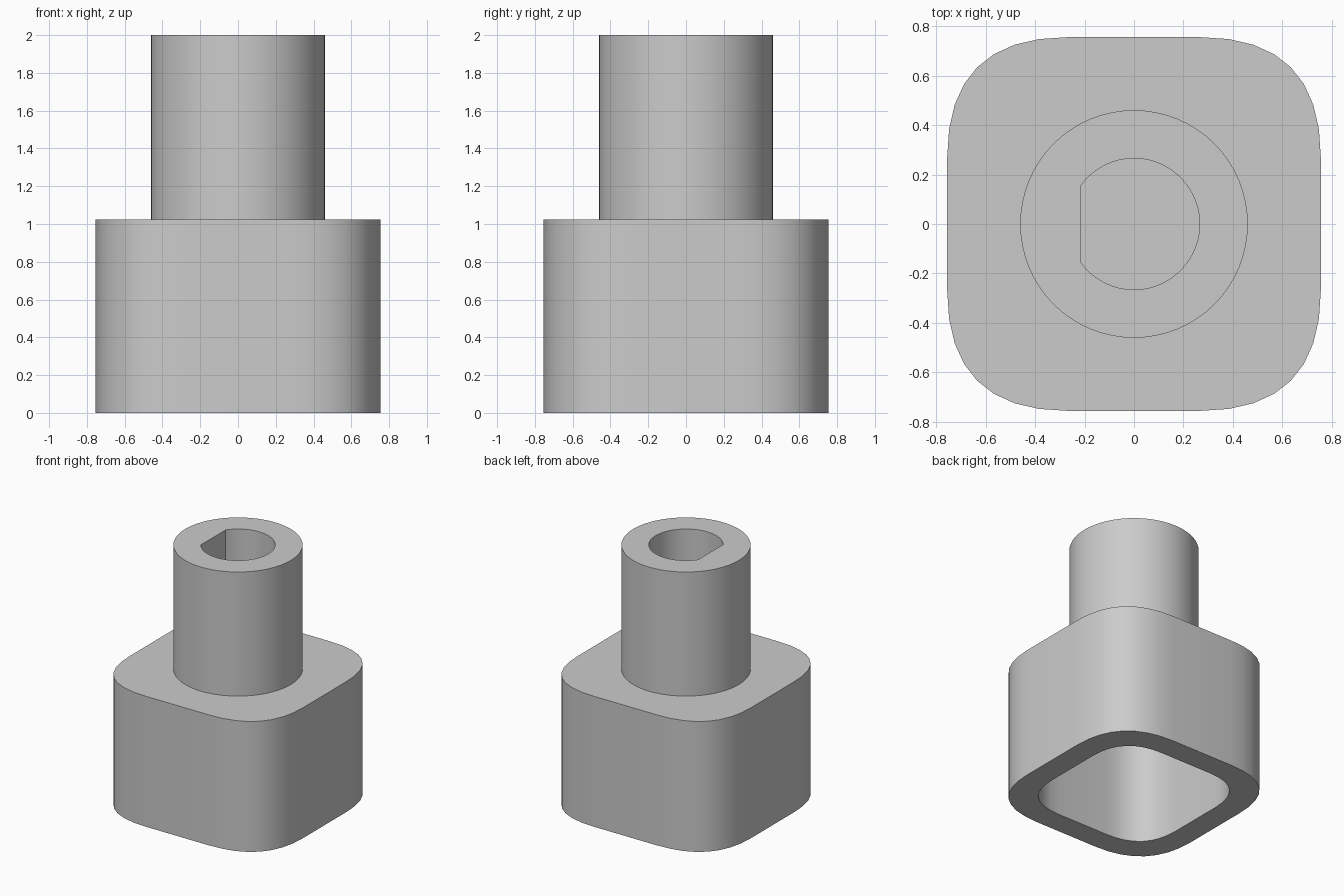
import bpy, bmesh
from math import acos, cos, sin, pi

if "Cube" in bpy.data.objects:
    bpy.data.objects.remove(bpy.data.objects["Cube"], do_unlink=True)

grey = bpy.data.materials.new("plain grey")
grey.use_nodes = True
colour = (0.6, 0.6, 0.6, 1)
grey.diffuse_color = colour
grey.node_tree.nodes["Principled BSDF"].inputs["Base Color"].default_value = colour


def soft_square(half, straight, steps=8):
    """Square outline whose corners are quadratic curves."""
    k = half - straight
    corner = [(half - k * (i / steps) ** 2, half - k * (1 - i / steps) ** 2)
              for i in range(steps + 1)]
    points = []
    for _ in range(4):
        points += corner
        corner = [(-y, x) for x, y in corner]
    return points


def arc(radius, half_angle=pi, steps=64):
    """Full circle, or a D shape closed by a flat on the -x side."""
    count = steps if half_angle == pi else steps + 1
    angles = [-half_angle + 2 * half_angle * i / steps for i in range(count)]
    return [(radius * cos(a), radius * sin(a)) for a in angles]


def ring(bm, outline, z):
    verts = [bm.verts.new((x, y, z)) for x, y in outline]
    return [bm.edges.new((v, verts[i - 1])) for i, v in enumerate(verts)]


def wall(bm, outline, z0, z1):
    """Upright wall along an outline; returns its lower and upper rims."""
    low = ring(bm, outline, z0)
    up = bmesh.ops.extrude_edge_only(bm, edges=low)["geom"]
    bmesh.ops.translate(bm, vec=(0, 0, z1 - z0),
                        verts=[g for g in up if isinstance(g, bmesh.types.BMVert)])
    return low, [g for g in up if isinstance(g, bmesh.types.BMEdge)]


def cap(bm, edges, up):
    bmesh.ops.triangle_fill(bm, edges=edges, use_beauty=True, normal=(0, 0, up))


def finish(bm, name):
    bmesh.ops.recalc_face_normals(bm, faces=bm.faces)
    mesh = bpy.data.meshes.new(name)
    bm.to_mesh(mesh)
    bm.free()
    mesh.materials.append(grey)
    part = bpy.data.objects.new(name, mesh)
    bpy.context.collection.objects.link(part)
    bpy.ops.object.select_all(action="DESELECT")
    part.select_set(True)
    bpy.context.view_layer.objects.active = part
    bpy.ops.object.shade_smooth_by_angle()


shoulder, stem_radius, bore_radius = 1.025, 0.46, 0.265

# Hollow base, open below, with a round opening where the stem joins
bm = bmesh.new()
outer_low, outer_top = wall(bm, soft_square(0.755, 0.27), 0, shoulder)
inner_low, ceiling = wall(bm, soft_square(0.57, 0.22), 0, 0.82)
cap(bm, outer_low + inner_low, -1)
cap(bm, ceiling, -1)
cap(bm, outer_top + ring(bm, arc(stem_radius), shoulder), 1)
finish(bm, "hollow_base")

# Stem with a blind D-shaped bore
bm = bmesh.new()
_, stem_top = wall(bm, arc(stem_radius), shoulder, 2)
bore_floor, bore_top = wall(bm, arc(bore_radius, acos(-0.215 / bore_radius)), shoulder, 2)
cap(bm, stem_top + bore_top, 1)
cap(bm, bore_floor, 1)
finish(bm, "bored_stem")
